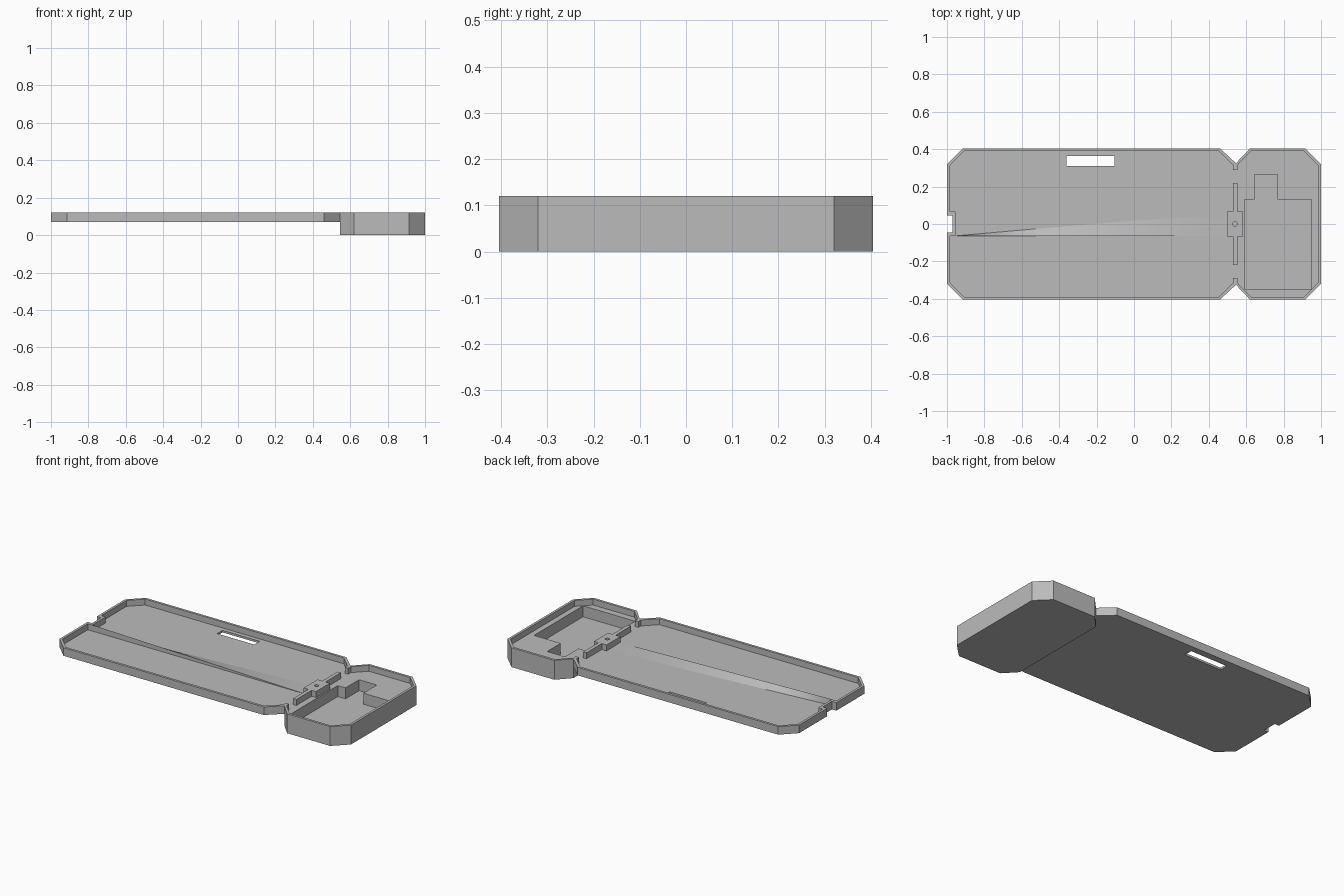
import bpy
import bmesh
import math

if "Cube" in bpy.data.objects:
    bpy.data.objects.remove(bpy.data.objects["Cube"], do_unlink=True)

TOP, FLOOR, UNDER = 0.12, 0.083, 0.07
SEAM, HALF, NOTCH = 0.545, 0.404, 0.325

grey = bpy.data.materials.new("plain_grey")
grey.use_nodes = True
colour = (0.5, 0.5, 0.5, 1)
grey.diffuse_color = colour
grey.node_tree.nodes["Principled BSDF"].inputs["Base Color"].default_value = colour


def make_object(name, bm):
    bmesh.ops.recalc_face_normals(bm, faces=bm.faces)
    mesh = bpy.data.meshes.new(name)
    bm.to_mesh(mesh)
    bm.free()
    mesh.materials.append(grey)
    obj = bpy.data.objects.new(name, mesh)
    bpy.context.collection.objects.link(obj)
    return obj


def prism(name, outline, low, high):
    bm = bmesh.new()
    face = bm.faces.new([bm.verts.new((x, y, low)) for x, y in outline])
    solid = bmesh.ops.extrude_face_region(bm, geom=[face])
    moved = [v for v in solid["geom"] if isinstance(v, bmesh.types.BMVert)]
    bmesh.ops.translate(bm, verts=moved, vec=(0, 0, high - low))
    return make_object(name, bm)


def rect(x0, x1, y0, y1):
    return [(x0, y0), (x1, y0), (x1, y1), (x0, y1)]


def mirrored(half):
    # Closes a lower half outline with its reflection across the long axis
    return half + [(x, -y) for x, y in reversed(half)]


def cut(target, outline, low, high):
    cutter = prism("cutter", outline, low, high)
    cutter.hide_render = True
    mod = target.modifiers.new("cut", "BOOLEAN")
    mod.operation = "DIFFERENCE"
    mod.solver = "EXACT"
    mod.object = cutter
    bpy.context.view_layer.update()
    graph = bpy.context.evaluated_depsgraph_get()
    mesh = bpy.data.meshes.new_from_object(target.evaluated_get(graph))
    target.modifiers.clear()
    target.data = mesh
    bpy.data.objects.remove(cutter, do_unlink=True)


# Long shallow tray and deep end box, both with clipped corners
tray = prism("tray", mirrored([(-1, -0.32), (-0.915, -HALF), (0.46, -HALF),
                               (SEAM, -NOTCH)]), UNDER, TOP)
end_box = prism("end_box", mirrored([(SEAM, -NOTCH), (0.62, -HALF), (0.915, -HALF),
                                     (1, -0.32)]), 0, TOP)

# Shared inner space leaves a thin rim and two stubs at the waist
inner = mirrored([(-0.985, -0.314), (-0.909, -0.389), (0.454, -0.389), (0.53, -0.315),
                  (0.53, -0.29), (0.553, -0.29), (0.553, -0.315), (0.626, -0.389),
                  (0.909, -0.389), (0.985, -0.314)])
for part in (tray, end_box):
    cut(part, inner, FLOOR, 0.2)

# Stepped pocket sunk into the end box
cut(end_box, [(0.592, -0.348), (0.95, -0.348), (0.95, 0.132), (0.767, 0.132),
              (0.767, 0.265), (0.645, 0.265), (0.645, 0.132), (0.592, 0.132)], 0.015, 0.2)

# Long slot and end notch through the tray
cut(tray, rect(-0.36, -0.105, 0.31, 0.363), 0, 0.2)
end_notch = rect(-1.1, -0.97, -0.045, 0.045)
cut(tray, end_notch, 0, 0.2)

# Thicker wall behind the end notch
notch_wall = prism("notch_wall", rect(-0.985, -0.955, -0.065, 0.068), FLOOR - 0.005, TOP)
cut(notch_wall, end_notch, 0, 0.2)

# Cross bar with a wider centre block and a pivot hole
pivot_bar = prism("pivot_bar", mirrored([(0.498, -0.068), (0.53, -0.068), (0.53, -0.218),
                                         (0.553, -0.218), (0.553, -0.068), (0.583, -0.068)]),
                  FLOOR - 0.002, TOP)
steps = [math.tau * i / 20 for i in range(20)]
cut(pivot_bar, [(0.54 + 0.012 * math.cos(a), 0.012 * math.sin(a)) for a in steps],
    FLOOR, 0.2)

# Twisted ramp: upright edge at the notch, spreading flat towards the block
bm = bmesh.new()
COUNT = 24
rows = []
for i in range(COUNT + 1):
    t = i / COUNT
    x = -0.96 + 1.46 * t
    base = FLOOR - 0.001
    section = [(-0.065, base), (-0.065, FLOOR + (TOP - FLOOR) * (1 - t) + 0.001),
               (-0.064 + 0.132 * t, base)]
    rows.append([bm.verts.new((x, y, z)) for y, z in section])
for a, b in zip(rows, rows[1:]):
    for k in range(3):
        n = (k + 1) % 3
        bm.faces.new((a[k], a[n], b[n], b[k]))
bm.faces.new(rows[0])
bm.faces.new(rows[-1])
ramp = make_object("twisted_ramp", bm)
for poly in ramp.data.polygons:
    poly.use_smooth = True
bpy.context.view_layer.objects.active = ramp
ramp.select_set(True)
bpy.ops.object.shade_smooth_by_angle(angle=math.radians(30))
